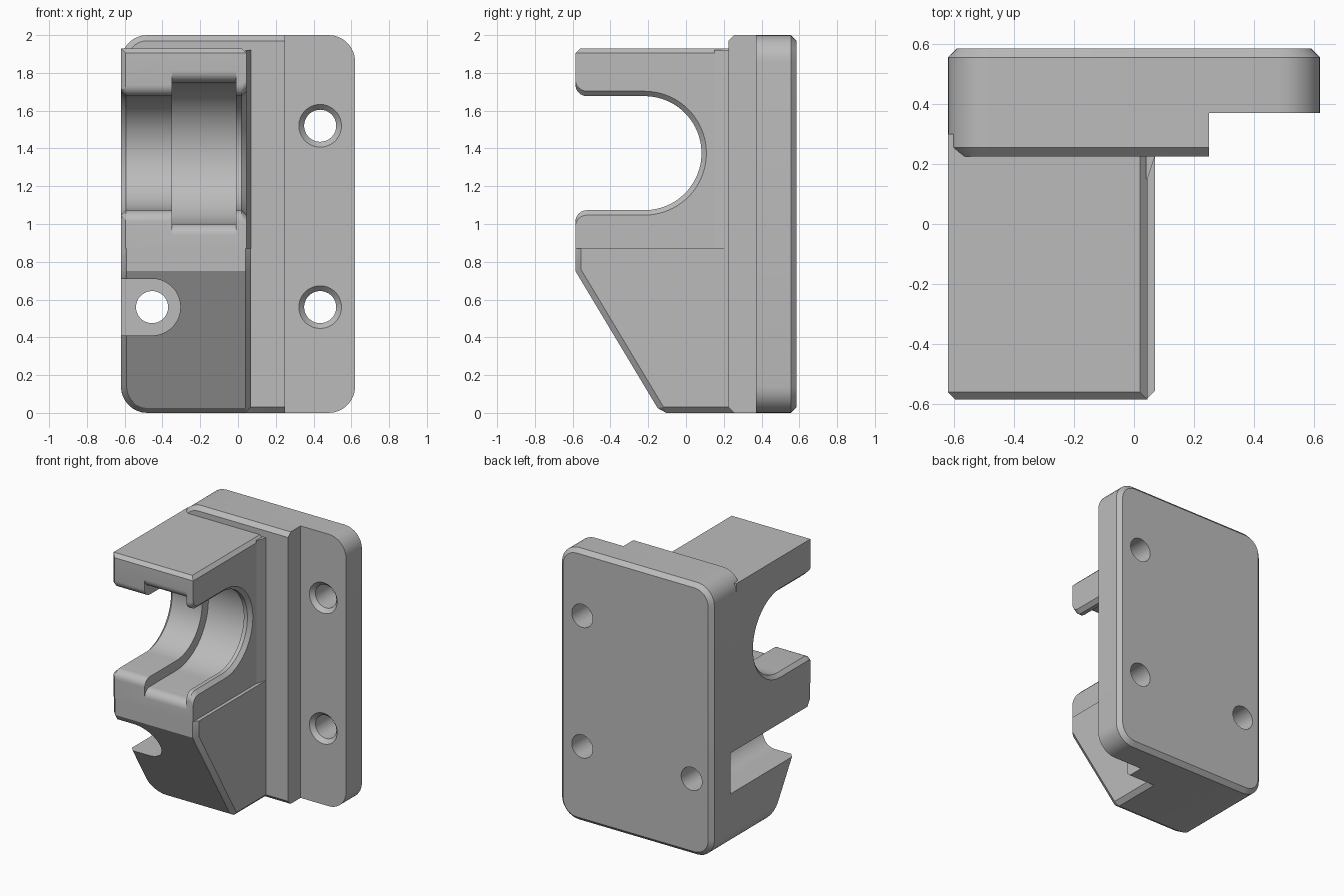
import bpy, bmesh
from math import sin, cos, pi, radians
from mathutils import Vector

cube = bpy.data.objects.get("Cube")
if cube:
    bpy.data.objects.remove(cube, do_unlink=True)

grey = bpy.data.materials.new("plain grey")
grey.use_nodes = True
COLOUR = (0.5, 0.5, 0.5, 1)
grey.diffuse_color = COLOUR
for node in grey.node_tree.nodes:
    if node.type == 'BSDF_PRINCIPLED':
        node.inputs["Base Color"].default_value = COLOUR

LEFT, RIGHT, BACK = -0.62, 0.62, 0.585
CH = 0.03          # edge chamfer
ROUND = 0.14       # corner radius


def arc(cx, cy, r, a0, a1, n):
    steps = [radians(a0 + (a1 - a0) * i / n) for i in range(n + 1)]
    return [(cx + r * cos(a), cy + r * sin(a)) for a in steps]


def along_y(y, pts):
    return [Vector((u, y, v)) for u, v in pts]


def along_x(x, pts):
    return [Vector((x, u, v)) for u, v in pts]


def loft(loops):
    """Closed solid through matching loops."""
    bm = bmesh.new()
    rings = [[bm.verts.new(p) for p in loop] for loop in loops]
    n = len(rings[0])
    for a, b in zip(rings, rings[1:]):
        for i in range(n):
            j = (i + 1) % n
            bm.faces.new((a[i], a[j], b[j], b[i]))
    bm.faces.new(rings[0])
    bm.faces.new(rings[-1])
    bmesh.ops.recalc_face_normals(bm, faces=bm.faces)
    return bm


def make(name, bm):
    mesh = bpy.data.meshes.new(name)
    bm.to_mesh(mesh)
    bm.free()
    obj = bpy.data.objects.new(name, mesh)
    bpy.context.collection.objects.link(obj)
    mesh.materials.append(grey)
    return obj


def bevel(bm, test, size, segments=1):
    edges = [e for e in bm.edges if test(e)]
    bmesh.ops.bevel(bm, geom=edges, offset=size, segments=segments,
                    profile=0.5, affect='EDGES', clamp_overlap=True)
    bm.normal_update()


def on(e, axis, value):
    return all(abs(v.co[axis] - value) < 1e-4 for v in e.verts)


def cut(obj, cutter):
    mod = obj.modifiers.new("cut", 'BOOLEAN')
    mod.operation, mod.solver, mod.object = 'DIFFERENCE', 'EXACT', cutter
    bpy.context.view_layer.objects.active = obj
    bpy.ops.object.modifier_apply(modifier=mod.name)


def slab(x0, x1, inset=0.0, both=True):
    """Front outline of a slab; right corners round only if both."""
    r, lo, hi = ROUND - inset, inset, 2 - inset
    a, b = x0 + inset, x1 - (inset if both else 0)
    pts = arc(a + r, hi - r, r, 90, 180, 8) + arc(a + r, lo + r, r, 180, 270, 8)
    if both:
        return pts + arc(b - r, lo + r, r, 270, 360, 8) + arc(b - r, hi - r, r, 0, 90, 8)
    return pts + [(b, lo), (b, hi)]


# Mounting plate, back edge chamfered
plate = make("mounting_plate", loft([
    along_y(0.37, slab(LEFT, RIGHT)),
    along_y(BACK - CH, slab(LEFT, RIGHT)),
    along_y(BACK, slab(LEFT, RIGHT, CH))]))

# Raised step, front edge chamfered
step = make("raised_step", loft([
    along_y(0.225, slab(LEFT, 0.25, CH, False)),
    along_y(0.225 + CH, slab(LEFT, 0.25, 0, False)),
    along_y(0.37, slab(LEFT, 0.25, 0, False))]))

# Lower support with sloping underside
side = [(0.3, 0), (-0.135, 0), (-BACK, 0.75), (-BACK, 0.87), (0.3, 0.87)]
bm = loft([along_x(LEFT, side), along_x(0.07, side)])
bm.normal_update()
bevel(bm, lambda e: on(e, 0, LEFT) and on(e, 2, 0), ROUND, 8)


def front_rim(e):
    if on(e, 2, 0.87):
        return False
    if on(e, 0, 0.07) and on(e, 2, 0):
        return True
    ys = sorted(f.normal.y for f in e.link_faces)
    return ys[0] < -0.5 and abs(ys[-1]) < 0.1


bevel(bm, front_rim, CH)
support = make("lower_support", bm)

# Upper clamp block
upper = [(0.3, 0.87), (-BACK, 0.87), (-BACK, 1.93), (0.3, 1.93)]
bm = loft([along_x(LEFT, upper), along_x(0.045, upper)])
bevel(bm, lambda e: on(e, 2, 1.93) and (on(e, 1, -BACK) or on(e, 0, 0.045))
      or on(e, 0, LEFT) and on(e, 1, -BACK), 0.025)
clamp = make("clamp_block", bm)

# Flared web where the clamp meets the step
web = [(0.04, 0.15), (0.045, 0.15), (0.07, 0.225), (0.07, 0.26), (0.04, 0.26)]
make("clamp_web", loft([[Vector((x, y, z)) for x, y in web] for z in (0.87, 1.92)]))

# U-shaped slot and wider groove, with rounded lips
MID, LIP = 1.375, 0.06


def u_shape(r):
    half = [(-0.7, r + LIP)]
    half += arc(LIP - BACK, r + LIP, LIP, 180, 270, 8)
    half += arc(-0.22, 0, r, 90, 0, 20)
    whole = half + [(y, -z) for y, z in reversed(half[:-1])]
    return [(y, MID + z) for y, z in whole]


R, D = 0.302, 0.026
cutters = [
    make("slot_cutter", loft([along_x(x, u_shape(r)) for x, r in (
        (LEFT - 0.05, R + D), (LEFT, R + D), (LEFT + D, R),
        (0.045 - D, R), (0.045, R + D), (0.1, R + D))])),
    make("groove_cutter", loft([along_x(x, u_shape(0.375)) for x in (-0.35, -0.01)]))]
for c in cutters:
    cut(clamp, c)

# Screw pocket, open to the side
pocket = [(-0.8, 0.41)] + arc(-0.455, 0.56, 0.15, -90, 90, 24) + [(-0.8, 0.71)]
pocket_cutter = make("pocket_cutter", loft([along_y(y, pocket) for y in (-0.8, 0.5)]))
cut(support, pocket_cutter)
cut(step, pocket_cutter)
cutters.append(pocket_cutter)

# Screw holes: two countersunk, one plain
for x, z, rim in ((0.435, 1.52, 0.113), (0.435, 0.56, 0.113), (-0.455, 0.56, 0.085)):
    sections = ((0.3, rim), (0.37, rim), (0.4, 0.085), (0.7, 0.085))
    hole = make("hole_cutter", loft(
        [along_y(y, arc(x, z, r, 0, 350, 35)) for y, r in sections]))
    cut(plate, hole)
    cutters.append(hole)

for c in cutters:
    bpy.data.objects.remove(c, do_unlink=True)

# Smooth curved faces, sharp edges kept
for obj in (plate, step, support, clamp):
    bpy.ops.object.select_all(action='DESELECT')
    obj.select_set(True)
    bpy.context.view_layer.objects.active = obj
    bpy.ops.object.shade_smooth_by_angle(angle=radians(25))
